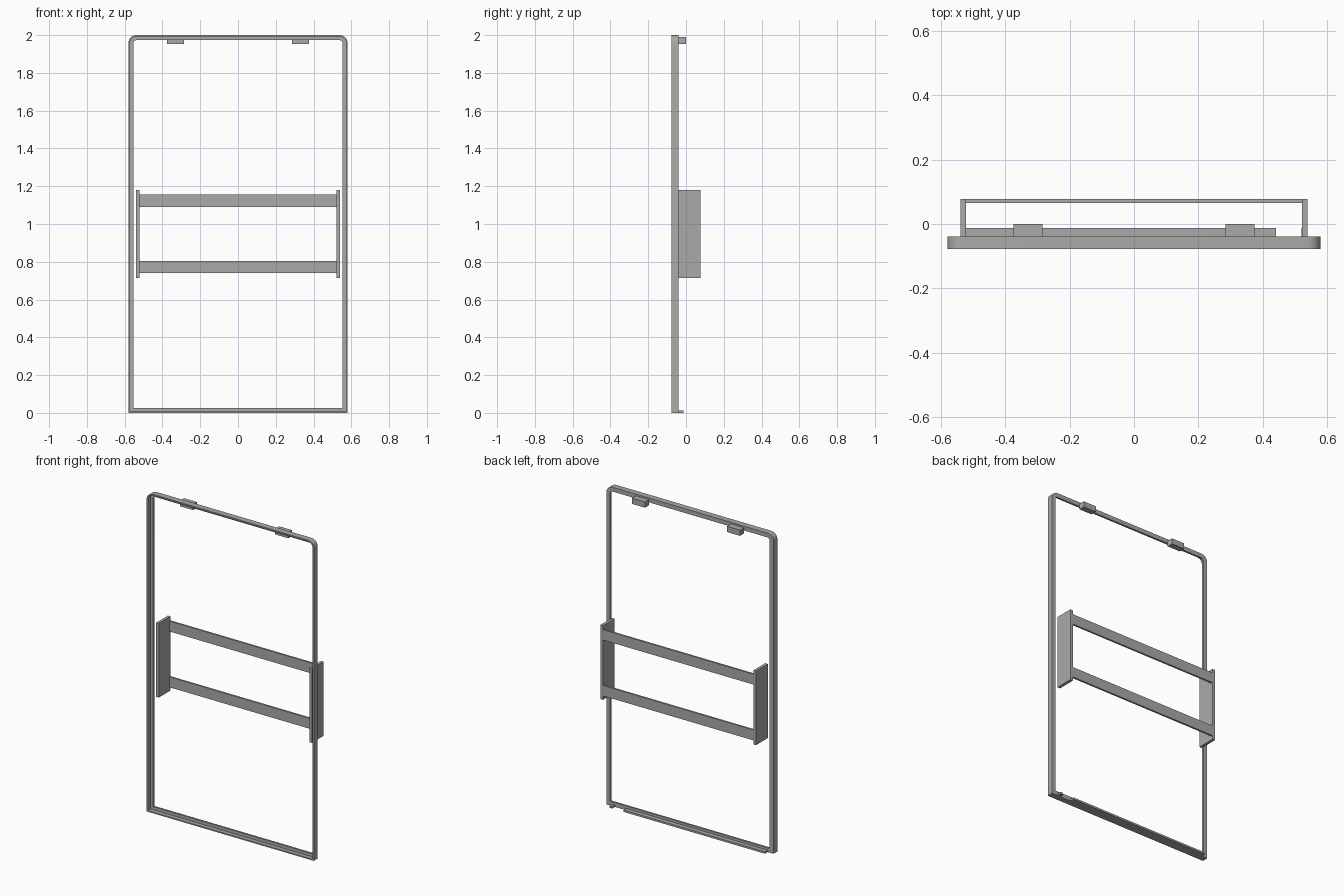
import bpy, bmesh, math

if "Cube" in bpy.data.objects:
    bpy.data.objects.remove(bpy.data.objects["Cube"])

grey = bpy.data.materials.new("plain grey")
grey.diffuse_color = (0.40, 0.40, 0.40, 1)
grey.use_nodes = True
grey.node_tree.nodes["Principled BSDF"].inputs["Base Color"].default_value = grey.diffuse_color


def finish(name, bm):
    bmesh.ops.recalc_face_normals(bm, faces=bm.faces)
    me = bpy.data.meshes.new(name)
    bm.to_mesh(me)
    bm.free()
    me.materials.append(grey)
    ob = bpy.data.objects.new(name, me)
    bpy.context.collection.objects.link(ob)
    return ob


def box(name, x0, x1, y0, y1, z0, z1):
    bm = bmesh.new()
    bmesh.ops.create_cube(bm, size=1)
    for v in bm.verts:
        v.co = (x0 if v.co.x < 0 else x1,
                y0 if v.co.y < 0 else y1,
                z0 if v.co.z < 0 else z1)
    return finish(name, bm)


def outline(inset, steps=8):
    """Upright frame outline: square bottom corners, rounded top corners."""
    w, r, c = 0.58 - inset, 0.042 - inset, 0.58 - 0.042
    pts = [(-w, inset), (w, inset)]
    for sx, start in ((1, 0), (-1, 90)):
        for i in range(steps + 1):
            a = math.radians(start + 90 * i / steps)
            pts.append((sx * c + r * math.cos(a), 1.958 + r * math.sin(a)))
    return pts


# Frame: L-shaped section (thin outer wall, inner lip at the back)
section = [(0, -0.039), (0, -0.077), (0.008, -0.077),
           (0.008, -0.051), (0.027, -0.051), (0.027, -0.039)]
bm = bmesh.new()
rings = [[bm.verts.new((x, y, z)) for x, z in outline(d)] for d, y in section]
n = len(rings[0])
for k, ring in enumerate(rings):
    nxt = rings[(k + 1) % len(rings)]
    for i in range(n):
        j = (i + 1) % n
        bm.faces.new((ring[i], ring[j], nxt[j], nxt[i]))
frame = finish("frame", bm)
bpy.context.view_layer.objects.active = frame
frame.select_set(True)
bpy.ops.object.shade_smooth_by_angle(angle=math.radians(30))

# Mirrored side plates and top clips
for side, s in (("left", -1), ("right", 1)):
    x = sorted((s * 0.522, s * 0.54))
    box(side + "_side_plate", *x, -0.039, 0.077, 0.715, 1.18)
    x = sorted((s * 0.285, s * 0.375))
    box(side + "_top_clip", *x, -0.039, 0.0, 1.954, 1.99)

# Cross rails between the side plates
for name, z in (("lower_rail", 0.74), ("upper_rail", 1.09)):
    box(name, -0.522, 0.522, 0.065, 0.077, z, z + 0.065)

# Bottom ledge with a gap near its right end
box("bottom_ledge", -0.54, 0.442, -0.039, -0.012, 0.0, 0.012)
box("bottom_ledge_end", 0.52, 0.54, -0.039, -0.012, 0.0, 0.012)
